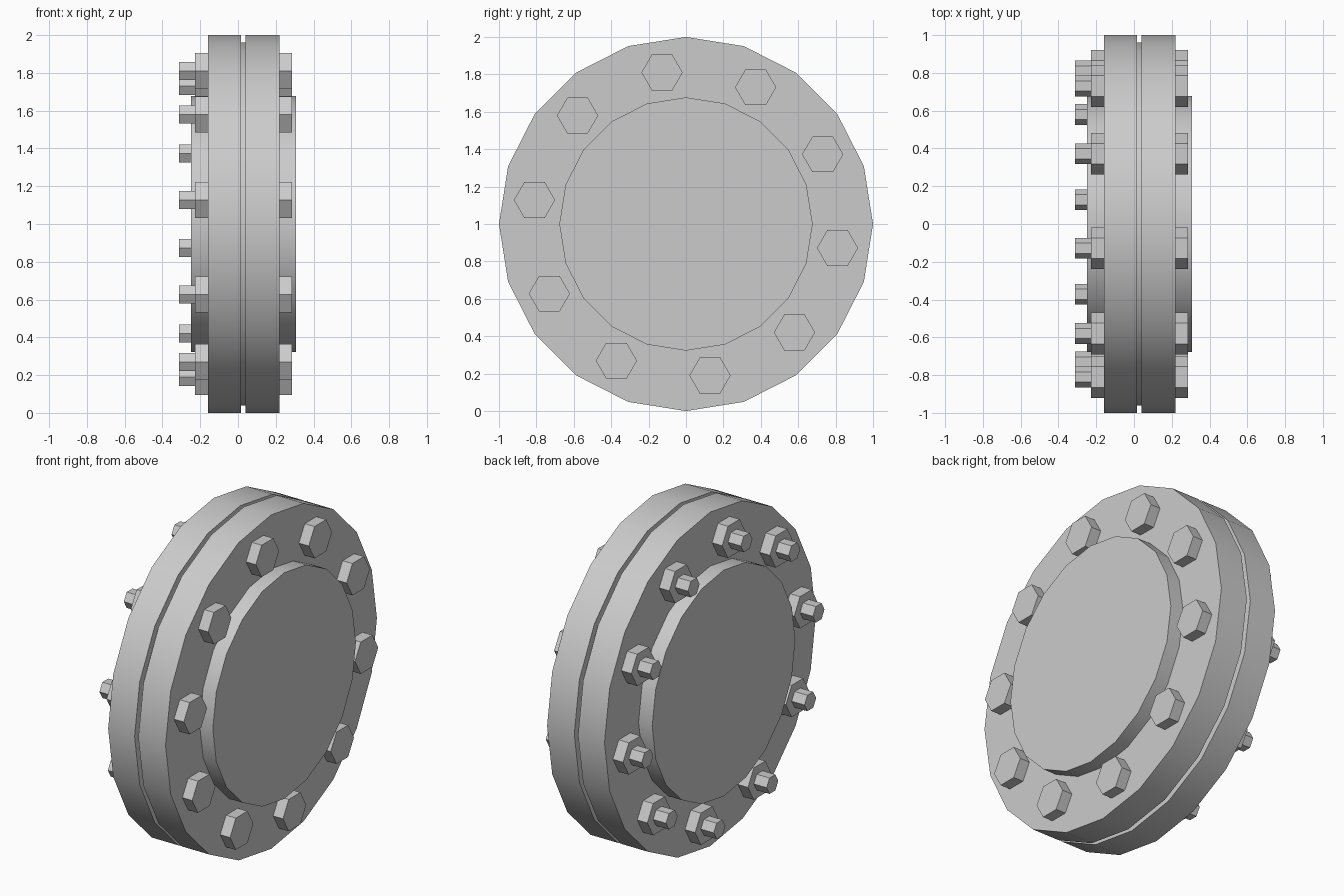
import bpy
from math import cos, sin, pi, radians

cube = bpy.data.objects.get("Cube")
if cube:
    bpy.data.objects.remove(cube)

# One plain metal colour
steel = bpy.data.materials.new("grey_steel")
steel.use_nodes = True
grey = (0.6, 0.6, 0.6, 1.0)
steel.diffuse_color = grey
steel.node_tree.nodes["Principled BSDF"].inputs["Base Color"].default_value = grey


def disc(name, sides, radius, x0, x1, y=0.0, z=1.0):
    """Prism lying along x, with a corner pointing to +y."""
    bpy.ops.mesh.primitive_cylinder_add(
        vertices=sides, radius=radius, depth=x1 - x0,
        location=((x0 + x1) / 2, y, z), rotation=(0, pi / 2, 0))
    ob = bpy.context.object
    ob.name = name
    ob.data.materials.append(steel)
    bpy.ops.object.transform_apply(location=False, rotation=True, scale=False)
    bpy.ops.object.shade_smooth_by_angle(angle=radians(30))
    return ob


# Two flange plates with a thin gasket recessed between them
SIDES = 20
disc("left_flange", SIDES, 1.0, 0.04, 0.22)
disc("right_flange", SIDES, 1.0, -0.16, 0.015)
disc("gasket", SIDES, 0.96, 0.01, 0.045)

# Raised round hubs on the outer faces
disc("left_hub", SIDES, 0.677, 0.2, 0.307)
disc("right_hub", SIDES, 0.677, -0.25, -0.14)

# Ring of bolts: head on the left, nut and stud end on the right
COUNT = 10
RING = 0.82
for i in range(COUNT):
    a = radians(27) + i * 2 * pi / COUNT
    y, z = RING * cos(a), 1 + RING * sin(a)
    disc(f"bolt_head_{i + 1}", 6, 0.11, 0.21, 0.285, y, z)
    disc(f"nut_{i + 1}", 6, 0.11, -0.227, -0.15, y, z)
    disc(f"stud_{i + 1}", 6, 0.055, -0.312, 0.25, y, z)
